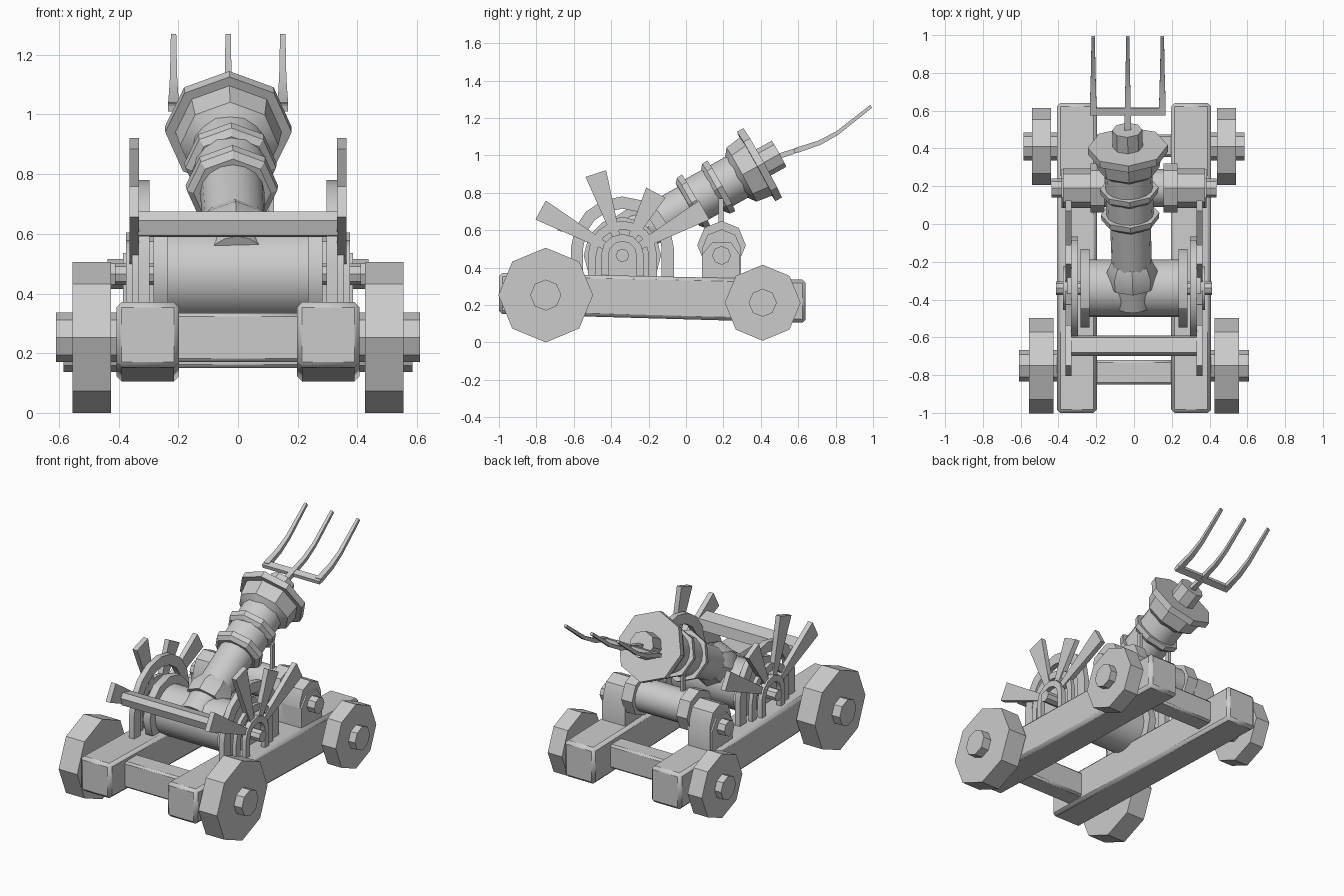
import bpy, bmesh
from math import cos, sin, pi, radians
from mathutils import Vector

if "Cube" in bpy.data.objects:
    bpy.data.objects.remove(bpy.data.objects["Cube"])


def finish(bm, name, bevel=0):
    bmesh.ops.recalc_face_normals(bm, faces=bm.faces)
    me = bpy.data.meshes.new(name)
    bm.to_mesh(me)
    bm.free()
    me.shade_smooth()
    me.set_sharp_from_angle(angle=radians(30))
    ob = bpy.data.objects.new(name, me)
    bpy.context.collection.objects.link(ob)
    if bevel:
        m = ob.modifiers.new("bevel", 'BEVEL')
        m.width = bevel
        m.segments = 1
    return ob


def lathe(name, profile, origin, axis, n=8):
    """Solid of revolution; profile is (distance along axis, radius)."""
    d = Vector(axis).normalized()
    u = (Vector((0, 0, 1)) - d * d.z).normalized()
    v = d.cross(u)
    bm = bmesh.new()
    rings = []
    for s, r in profile:
        c = Vector(origin) + d * s
        rings.append([bm.verts.new(c + (u * cos(2 * pi * i / n) + v * sin(2 * pi * i / n)) * r)
                      for i in range(n)])
    for a, b in zip(rings, rings[1:]):
        for i in range(n):
            bm.faces.new((a[i], a[(i + 1) % n], b[(i + 1) % n], b[i]))
    bm.faces.new(rings[0])
    bm.faces.new(rings[-1])
    return finish(bm, name)


def rod(name, y, z, r, x0, x1, n=8):
    return lathe(name, [(x0, r), (x1, r)], (0, y, z), (1, 0, 0), n)


def prism(name, pts, x0, x1, bevel=0):
    """Side-view (y, z) outline extruded along x."""
    bm = bmesh.new()
    a = [bm.verts.new((x0, y, z)) for y, z in pts]
    b = [bm.verts.new((x1, y, z)) for y, z in pts]
    n = len(pts)
    bm.faces.new(a)
    bm.faces.new(b)
    for i in range(n):
        bm.faces.new((a[i], a[(i + 1) % n], b[(i + 1) % n], b[i]))
    return finish(bm, name, bevel)


def arc(cy, cz, r, base, n):
    """Points of an upside-down U ending at height base."""
    return [(cy - r, base)] + [(cy - r * cos(pi * i / n), cz + r * sin(pi * i / n))
                               for i in range(n + 1)] + [(cy + r, base)]


def arch(name, cy, cz, ro, ri, base, x0, x1, n=8):
    prism(name, arc(cy, cz, ro, base, n) + arc(cy, cz, ri, base, n)[::-1], x0, x1)


def rect(y0, y1, z0, z1):
    return [(y0, z0), (y1, z0), (y1, z1), (y0, z1)]


HY, HZ = -0.34, 0.465   # drum axis
RY = 0.19               # roller axis

for s, side in ((-1, "left"), (1, "right")):
    # chassis rail
    prism(side + "_rail", [(-1, .152), (.64, .105), (.64, .335), (-1, .372)],
          s * .197, s * .408, .018)
    # wheels and hubs
    rod(side + "_rear_wheel", -.75, .253, .253, s * .425, s * .555)
    rod(side + "_rear_hub", -.75, .253, .083, s * .38, s * .61)
    rod(side + "_front_wheel", .41, .212, .203, s * .44, s * .54)
    rod(side + "_front_hub", .41, .212, .075, s * .38, s * .585)
    # roller bearing block, flange and strap
    prism(side + "_bearing_block",
          [(.085, .33), (.085, .47), (.14, .535), (.24, .535), (.29, .465), (.29, .33)],
          s * .23, s * .385)
    rod(side + "_roller_flange", RY, .52, .13, s * .155, s * .23)
    prism(side + "_bearing_cap", arc(RY, .5, .105, .34, 4), s * .22, s * .375)
    prism(side + "_strap", rect(.175, .2, .58, .77), s * .1, s * .12)
    # drum flange
    rod(side + "_drum_flange", HY, HZ, .207, s * .235, s * .283, 12)
    # nested support arches and pin
    arch(side + "_outer_arch", HY, .505, .275, .21, .345, s * .297, s * .333)
    arch(side + "_middle_arch", HY, HZ, .185, .14, .345, s * .33, s * .355)
    arch(side + "_inner_arch", HY, HZ, .115, .075, .345, s * .345, s * .375, 6)
    rod(side + "_drum_pin", HY, HZ, .036, s * .25, s * .412)
    # radiating blades
    for i, (ang, ln) in enumerate(((151, .5), (108, .46), (62, .38), (29, .5))):
        c, k = cos(radians(ang)), sin(radians(ang))
        prism(f"{side}_blade_{i}",
              [(HY + c * r - k * w, HZ + k * r + c * w)
               for r, w in ((.1, -.02), (ln, -.058), (ln, .058), (.1, .02))],
              s * .331, s * .363)

# cross beams
prism("rear_crossbeam", rect(-.85, -.72, .17, .335), -.21, .21, .012)
prism("front_crossbeam", rect(.355, .475, .15, .3), -.21, .21, .012)
prism("blade_bar", [(-.7, .645), (-.685, .595), (-.59, .59), (-.6, .655), (-.68, .675)], -.335, .335)

# drum, roller and roller pin
rod("drum", HY, HZ, .152, -.24, .24, 24)
rod("roller", RY, .52, .1, -.17, .17, 16)
rod("roller_pin", RY, .465, .05, -.437, .437)

# barrel
muzzle = Vector((-.033, .41, .96))
aim = Vector((-.03, .874, .485)).normalized()
lathe("barrel", [(-.95, .105), (-.42, .108), (-.42, .125), (-.1, .125)], muzzle, aim, 16)
lathe("breech_collar", [(-.83, .13), (-.76, .135), (-.7, .11)], muzzle, aim)
for i, p in enumerate((-.42, -.265)):
    lathe(f"barrel_ring_{i}", [(p - .04, .13), (p - .02, .152), (p + .012, .155), (p + .012, .12)],
          muzzle, aim)
lathe("muzzle_bell", [(-.16, .125), (-.13, .165), (-.04, .178), (-.04, .212), (0, .212)], muzzle, aim)
lathe("muzzle_plug", [(-.02, .08), (.1, .08)], muzzle, aim)


def tine(name, x, path):
    """Square bar bent along a side-view path, tapering to the tip."""
    bm = bmesh.new()
    rings = []
    for i, (y, z) in enumerate(path):
        t = i / (len(path) - 1)
        w, h = .018 - .009 * t, .013 - .005 * t
        rings.append([bm.verts.new((x + a * w, y - b * h * .5, z + b * h))
                      for a, b in ((-1, -1), (1, -1), (1, 1), (-1, 1))])
    for a, b in zip(rings, rings[1:]):
        for i in range(4):
            bm.faces.new((a[i], a[(i + 1) % 4], b[(i + 1) % 4], b[i]))
    bm.faces.new(rings[0])
    bm.faces.new(rings[-1])
    finish(bm, name)


# trident
bend = [(.595, 1.028), (.715, 1.068), (.81, 1.12), (.99, 1.262)]
tine("trident_shaft", -.033, [(.48, .99)] + bend)
for name, x in (("left", -.216), ("right", .15)):
    tine(name + "_tine", x, bend)
prism("trident_crossbar", [(.58, 1.01), (.618, 1.025), (.613, 1.045), (.575, 1.032)], -.234, .168)
